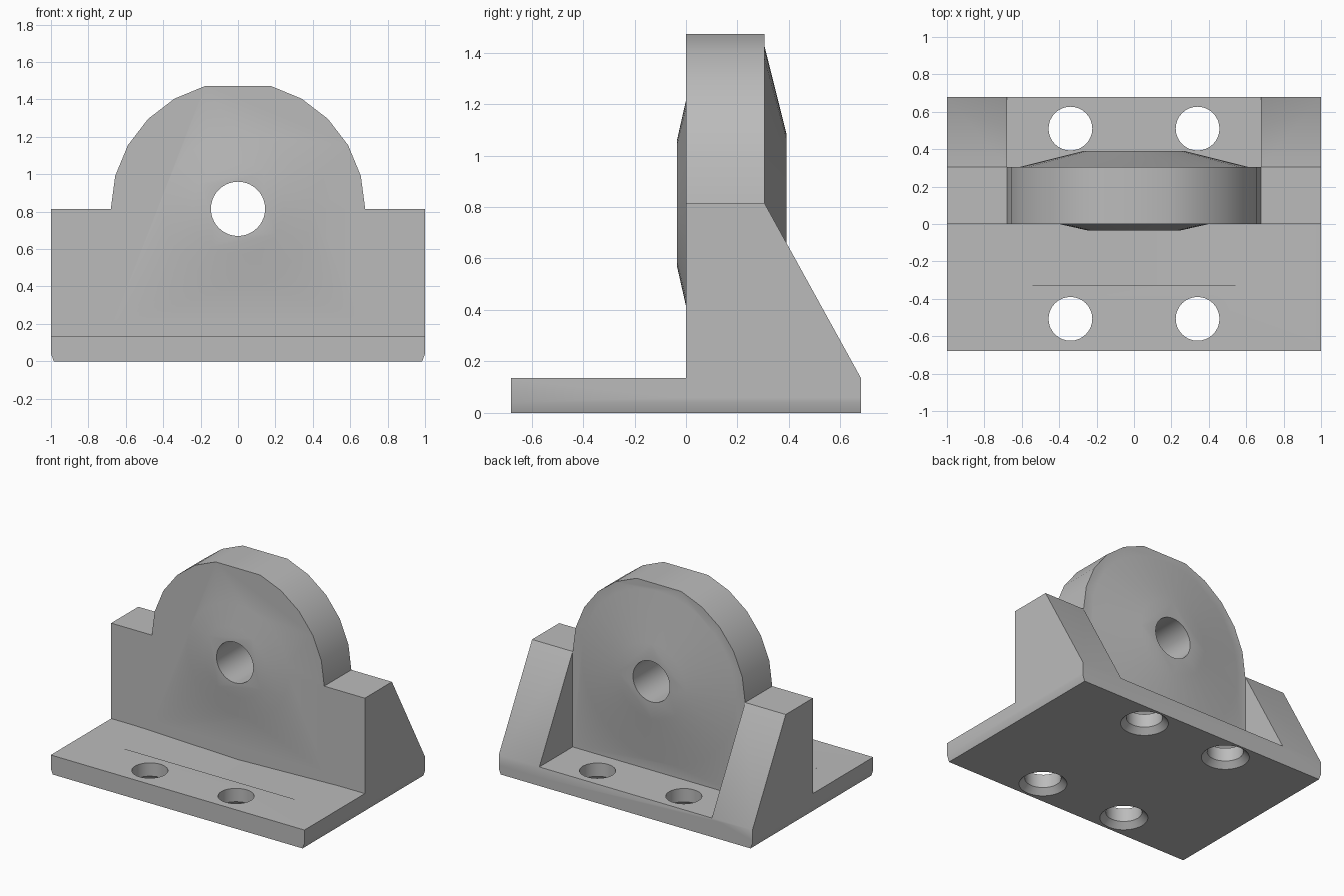
import bpy, bmesh
from math import sin, cos, pi, radians

if "Cube" in bpy.data.objects:
    bpy.data.objects.remove(bpy.data.objects["Cube"], do_unlink=True)

HALF_DEPTH, PLATE, AXIS_Z, ARCH_R = 0.68, 0.135, 0.815, 0.68
WALL = 0.305

grey = bpy.data.materials.new("plain grey")
grey.use_nodes = True
grey.diffuse_color = (0.5, 0.5, 0.5, 1)
grey.node_tree.nodes["Principled BSDF"].inputs["Base Color"].default_value = (0.5, 0.5, 0.5, 1)


def skin(name, rings):
    """Closed solid through equal-length rings of points."""
    bm = bmesh.new()
    loops = [[bm.verts.new(p) for p in ring] for ring in rings]
    for a, b in zip(loops, loops[1:]):
        n = len(a)
        for i in range(n):
            bm.faces.new((a[i], a[(i + 1) % n], b[(i + 1) % n], b[i]))
    bm.faces.new(loops[0])
    bm.faces.new(loops[-1])
    bmesh.ops.recalc_face_normals(bm, faces=bm.faces)
    mesh = bpy.data.meshes.new(name)
    bm.to_mesh(mesh)
    bm.free()
    mesh.materials.append(grey)
    ob = bpy.data.objects.new(name, mesh)
    bpy.context.collection.objects.link(ob)
    return ob


def prism_y(name, profile, y0, y1):
    return skin(name, [[(x, y, z) for x, z in profile] for y in (y0, y1)])


def prism_x(name, profile, x0, x1):
    return skin(name, [[(x, y, z) for y, z in profile] for x in (x0, x1)])


def turn_y(name, steps, sides):
    """Turned solid about the shaft axis from (radius, y) steps."""
    angles = [2 * pi * i / sides for i in range(sides)]
    return skin(name, [[(r * cos(a), y, AXIS_Z + r * sin(a)) for a in angles] for r, y in steps])


def turn_z(name, steps, cx, cy, sides):
    """Turned solid about a vertical axis from (radius, z) steps."""
    angles = [2 * pi * i / sides for i in range(sides)]
    return skin(name, [[(cx + r * cos(a), cy + r * sin(a), z) for a in angles] for r, z in steps])


def combine(target, tool, operation):
    mod = target.modifiers.new(operation, 'BOOLEAN')
    mod.operation, mod.solver, mod.object = operation, 'EXACT', tool
    bpy.context.view_layer.objects.active = target
    bpy.ops.object.modifier_apply(modifier=mod.name)
    bpy.data.objects.remove(tool, do_unlink=True)


# Base plate with small chamfers along the lower side edges
body = prism_y("pillow_block_body",
               [(-0.985, 0), (0.985, 0), (1, 0.04), (1, PLATE), (-1, PLATE), (-1, 0.04)],
               -HALF_DEPTH, HALF_DEPTH)

# Arched upright
arch = [(ARCH_R * cos(radians(a)), AXIS_Z + ARCH_R * sin(radians(a)))
        for a in range(0, 181, 15) if a != 90]
upright = prism_y("arched_upright", [(-ARCH_R, 0.06)] + [(ARCH_R, 0.06)] + arch, 0, WALL)
combine(body, upright, 'UNION')

# Sloping side buttresses
slope = [(0, 0.06), (0, AXIS_Z), (WALL, AXIS_Z), (HALF_DEPTH, PLATE), (HALF_DEPTH, 0.06)]
for side in (-1, 1):
    combine(body, prism_x("side_buttress", slope, side * ARCH_R, side), 'UNION')

# Shallow conical bosses on both faces
combine(body, turn_y("front_boss", [(0.4, 0.1), (0.4, 0), (0.245, -0.035)], 32), 'UNION')
combine(body, turn_y("back_boss", [(0.61, 0.2), (0.61, WALL), (0.27, 0.39)], 32), 'UNION')

# Shaft bore
combine(body, turn_y("shaft_bore", [(0.145, -0.2), (0.145, 0.6)], 40), 'DIFFERENCE')

# Shallow dip in the plate in front of the upright
dip = [(-0.8, PLATE), (0, PLATE - 0.025), (0.8, PLATE), (0.8, 0.2), (-0.8, 0.2)]
combine(body, prism_y("plate_dip", dip, -0.33, 0), 'DIFFERENCE')

# Four bolt holes, countersunk from below
for x in (-0.34, 0.34):
    for y in (-0.507, 0.51):
        hole = turn_z("bolt_hole", [(0.155, -0.05), (0.155, 0), (0.117, 0.04), (0.117, 0.2)], x, y, 32)
        combine(body, hole, 'DIFFERENCE')

bpy.ops.object.select_all(action='DESELECT')
body.select_set(True)
bpy.context.view_layer.objects.active = body
bpy.ops.object.shade_smooth_by_angle(angle=radians(30))
